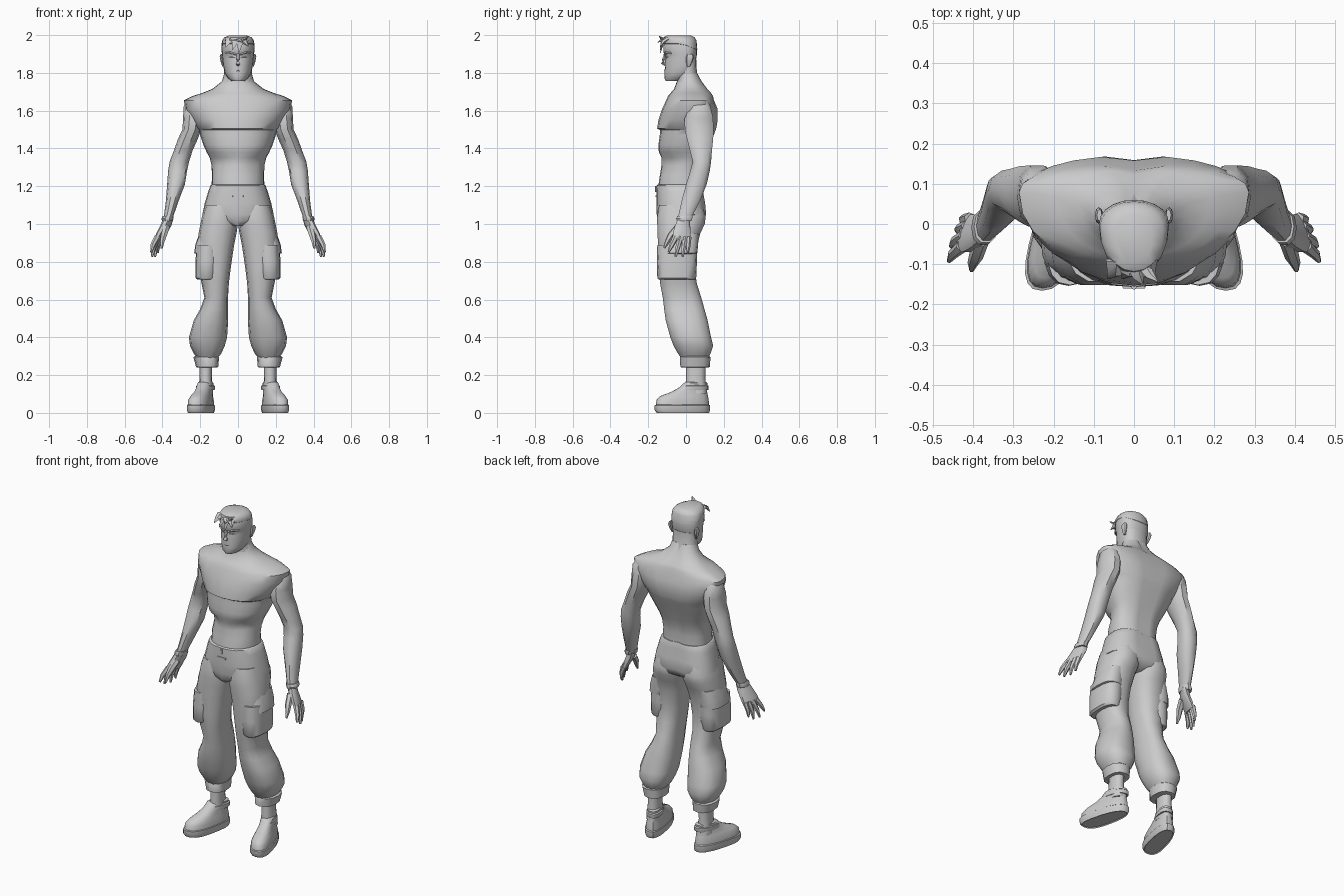
import bpy, bmesh, math
from mathutils import Vector

grey = bpy.data.materials.new("matte grey")
grey.diffuse_color = (0.6, 0.6, 0.6, 1)


def finish(name, bm, mirror=False, angle=40):
    bmesh.ops.recalc_face_normals(bm, faces=bm.faces)
    me = bpy.data.meshes.new(name)
    bm.to_mesh(me)
    bm.free()
    me.materials.append(grey)
    me.shade_smooth()
    me.set_sharp_from_angle(angle=math.radians(angle))
    ob = bpy.data.objects.new(name, me)
    bpy.context.collection.objects.link(ob)
    if mirror:
        ob.modifiers.new("mirror", 'MIRROR')
    return ob


def skin(bm, loops):
    """Join rings of points with quads and cap both ends."""
    vs = [[bm.verts.new(p) for p in ring] for ring in loops]
    n = len(vs[0])
    for a, b in zip(vs, vs[1:]):
        for i in range(n):
            bm.faces.new((a[i], a[(i + 1) % n], b[(i + 1) % n], b[i]))
    bm.faces.new(vs[0])
    bm.faces.new(vs[-1][::-1])


def loft(name, rings, n=16, power=2.3, mirror=False, warp=None, angle=40):
    """Rings: x0, x1, y0, y1, z and optionally the y of the widest point."""
    loops = []
    for x0, x1, y0, y1, z, *mid in rings:
        cy = mid[0] if mid else (y0 + y1) / 2
        ring = []
        for i in range(n):
            t = 2 * math.pi * i / n
            c, s = math.cos(t), math.sin(t)
            c = math.copysign(abs(c) ** (2 / power), c)
            s = math.copysign(abs(s) ** (2 / power), s)
            p = Vector(((x0 + x1) / 2 + c * (x1 - x0) / 2,
                        cy + s * ((y1 - cy) if s > 0 else (cy - y0)), z))
            ring.append(warp(p) if warp else p)
        loops.append(ring)
    bm = bmesh.new()
    skin(bm, loops)
    return finish(name, bm, mirror, angle)


def centred(rings):
    return [(-r[0], r[0], *r[1:]) for r in rings]


def tube(name, points, radii, n=6, flat=1.0, mirror=False):
    """Tapered tube through a few points."""
    pts = [Vector(p) for p in points]
    loops = []
    for i, p in enumerate(pts):
        d = pts[min(i + 1, len(pts) - 1)] - pts[max(i - 1, 0)]
        q = d.to_track_quat('Z', 'Y')
        loops.append([p + q @ Vector((math.cos(2 * math.pi * k / n) * radii[i],
                                      math.sin(2 * math.pi * k / n) * radii[i] * flat, 0))
                      for k in range(n)])
    bm = bmesh.new()
    skin(bm, loops)
    return finish(name, bm, mirror)


def back_groove(p):
    if abs(p.x) < 0.02 and p.y > 0.04:
        p.y -= 0.012
    return p


# Ribs stand out at the sides of the belly, with a spine groove behind
def torso_shape(p):
    if 1.3 < p.z < 1.36 and p.y < 0 and abs(p.x) > 0.05:
        p.y += 0.015
    return back_groove(p)


# Torso: waist, ribs, overhanging chest, broad shoulders and neck slope
loft("torso", centred([
    (.14, -.148, .085, 1.19, 0), (.138, -.138, .083, 1.26, 0), (.14, -.13, .09, 1.31, .01),
    (.15, -.13, .105, 1.352, .02), (.166, -.144, .115, 1.38, .02), (.184, -.146, .13, 1.42, .03),
    (.2, -.139, .15, 1.47, .05), (.207, -.137, .16, 1.497, .06), (.217, -.153, .163, 1.506, .06),
    (.245, -.146, .171, 1.55, .07), (.28, -.126, .17, 1.61, .075), (.286, -.105, .15, 1.655, .08),
    (.24, -.095, .145, 1.678, .075), (.19, -.082, .135, 1.693, .065), (.135, -.063, .115, 1.715, .05),
    (.085, -.048, .085, 1.755, .02), (.072, -.045, .06, 1.80, .01)]), n=24, power=2.2, warp=torso_shape)

# Neck and head
loft("neck", centred([(.083, -.05, .08, 1.74), (.074, -.045, .058, 1.79), (.074, -.045, .055, 1.87)]))
loft("head", centred([
    (.034, -.108, -.04, 1.757, -.05), (.053, -.114, -.01, 1.772, -.04), (.071, -.113, .02, 1.80, -.01),
    (.079, -.112, .045, 1.84, .0), (.083, -.11, .054, 1.875, .0), (.085, -.108, .057, 1.892, .0),
    (.086, -.12, .058, 1.908, .0), (.087, -.12, .058, 1.94, .0), (.082, -.112, .052, 1.965, -.01),
    (.06, -.09, .03, 1.98, -.02)]), n=20, power=2.15)


# Close hair cap, slightly lower at the nape than at the brow
def hair_slope(p):
    if p.z < 1.96:
        p.z -= max(0, p.y + .02) * .4
    return p


loft("hair", centred([
    (.084, -.117, .057, 1.952, .0), (.087, -.121, .06, 1.955, .0), (.085, -.123, .056, 1.97, -.01),
    (.073, -.118, .046, 1.988, -.02), (.045, -.1, .025, 1.999, -.03)]),
    n=20, power=2.1, warp=hair_slope)
for x, tip, z in ((-.05, -.066, 1.935), (-.015, -.03, 1.922), (.01, .004, 1.905), (.035, .055, 1.94)):
    tube("fringe_tuft", [(x, -.09, 1.98), (x, -.122, 1.966), (tip, -.136, z)], [.024, .02, .002], 5, .5)
tube("raised_tuft", [(.02, -.1, 1.975), (.04, -.128, 1.982), (.058, -.142, 1.995)], [.018, .012, .002], 5, .6)
tube("front_tuft", [(.0, -.1, 1.975), (.01, -.13, 1.972), (.022, -.15, 1.962)], [.024, .016, .002], 5, .5)

# Face and ears
tube("nose", [(0, -.108, 1.9), (0, -.12, 1.87), (0, -.122, 1.852), (0, -.108, 1.843)], [.008, .009, .012, .009], 6)
tube("lips", [(-.026, -.103, 1.809), (0, -.11, 1.812), (.026, -.103, 1.809)], [.003, .006, .003], 6)
tube("brow", [(.012, -.114, 1.897), (.04, -.106, 1.907), (.066, -.078, 1.905)], [.006, .008, .005], 6, mirror=True)
tube("eye", [(.017, -.106, 1.88), (.033, -.1, 1.882), (.05, -.087, 1.882)], [.002, .005, .002], 6, mirror=True)
loft("ear", [(.074, .084, .005, .022, 1.835), (.076, .092, .0, .035, 1.86), (.078, .097, .0, .042, 1.885),
             (.08, .092, .008, .036, 1.9)], n=8, mirror=True)

# Arms: deltoid, upper arm, elbow, forearm, wrist
loft("arm", [
    (.2, .262, .045, .112, 1.655), (.19, .287, .018, .132, 1.625), (.185, .291, -.01, .147, 1.56),
    (.195, .294, -.01, .149, 1.50), (.213, .318, .002, .147, 1.45), (.24, .339, .018, .14, 1.39),
    (.259, .362, .033, .135, 1.33), (.27, .37, .02, .128, 1.28), (.281, .375, -.002, .112, 1.21),
    (.315, .382, -.026, .076, 1.12), (.346, .394, -.045, .028, 1.03)],
    n=10, mirror=True)
loft("wrist_band", [(.346, .402, -.05, .03, 1.015), (.344, .405, -.054, .035, 1.028),
                    (.34, .398, -.048, .035, 1.042)], n=10, mirror=True)


# Hands, turned with the knuckles forwards and outwards
def turn_hand(p):
    p.x -= (p.y + .025) * .3
    return p


loft("palm", [(.348, .396, -.043, .022, 1.03), (.36, .41, -.06, .024, .99), (.383, .427, -.072, .026, .95),
              (.405, .437, -.07, .026, .915)], n=10, power=2.6, mirror=True, warp=turn_hand)
for name, base, tip in (("index_finger", (.428, -.056, .93), (.46, -.092, .852)),
                        ("middle_finger", (.422, -.03, .93), (.455, -.055, .828)),
                        ("ring_finger", (.415, -.006, .93), (.44, -.018, .827)),
                        ("little_finger", (.408, .013, .93), (.426, .01, .846))):
    mid = Vector(base).lerp(Vector(tip), .55) + Vector((.006, 0, 0))
    tube(name, [base, mid, tip], [.016, .013, .006], 6, mirror=True)
tube("thumb", [(.38, -.04, .985), (.393, -.08, .94), (.402, -.1, .905), (.404, -.115, .872)],
     [.02, .018, .013, .006], 6, mirror=True)

# Trousers: seat, waistband, front tab
loft("trouser_seat", centred([
    (.14, -.15, .088, 1.208, 0), (.146, -.156, .09, 1.204, 0), (.158, -.157, .093, 1.17, 0),
    (.176, -.157, .104, 1.11, 0), (.189, -.155, .11, 1.05, 0), (.13, -.149, .095, 1.015, 0),
    (.03, -.135, .06, .99, -.03)]), n=24, power=2.5, warp=back_groove)
loft("front_tab", centred([(.03, -.161, -.15, 1.142), (.03, -.161, -.15, 1.15)]), n=8, power=6)
loft("waist_button", centred([(.006, -.163, -.15, 1.17), (.006, -.163, -.15, 1.2)]), n=8, power=4)

# Baggy trouser legs
loft("trouser_leg", [
    (.01, .172, -.145, .09, 1.10), (.0, .191, -.155, .107, 1.04), (.0, .199, -.155, .102, 1.0),
    (.008, .209, -.153, .078, .95), (.022, .215, -.15, .06, .88), (.038, .208, -.146, .05, .77),
    (.048, .194, -.14, .058, .69), (.053, .178, -.125, .083, .61), (.052, .2, -.118, .1, .55),
    (.052, .234, -.11, .117, .49), (.058, .26, -.085, .135, .40), (.07, .254, -.068, .146, .355),
    (.088, .234, -.045, .132, .315), (.108, .218, -.028, .12, .29)], n=14, power=2.4, mirror=True)
loft("trouser_cuff", [
    (.13, .205, -.01, .105, .24), (.105, .222, -.03, .126, .242), (.1, .236, -.032, .13, .295),
    (.115, .21, -.02, .115, .31)], n=12, power=2.4, mirror=True)

# Cargo pockets wrapped round the outer thigh, with overhanging flaps
loft("cargo_pocket", [(.12, .214, -.144, .048, .705), (.11, .225, -.152, .054, .715),
                      (.1, .226, -.154, .058, .8), (.1, .218, -.152, .06, .89)],
     n=16, power=2.6, mirror=True)
loft("pocket_flap", [(.1, .222, -.12, .052, .842), (.1, .232, -.128, .06, .846),
                     (.1, .226, -.125, .064, .89), (.1, .205, -.12, .068, .95)],
     n=16, power=2.6, mirror=True)


# Boots, widest at the ball of the foot and turned outwards
def turn_out(p):
    p.x -= (p.y - .05) * .24
    return p


loft("ankle", [(.132, .212, -.005, .11, .1), (.138, .203, .0, .102, .19), (.138, .203, .002, .104, .27)],
     n=12, mirror=True)
loft("boot_sole", [(.127, .228, -.15, .118, .005, -.05), (.122, .233, -.155, .122, 0, -.05),
                   (.117, .238, -.166, .128, .015, -.05), (.117, .238, -.166, .128, .04, -.05),
                   (.124, .231, -.155, .12, .045, -.05)],
     n=20, power=2.5, mirror=True, warp=turn_out)
loft("boot", [(.12, .234, -.16, .122, .04, -.05), (.122, .232, -.156, .12, .07, -.05),
              (.128, .223, -.135, .116, .09, -.03), (.132, .215, -.08, .112, .11, .0),
              (.134, .211, -.035, .112, .135), (.134, .21, -.012, .114, .158),
              (.14, .204, .0, .106, .163)], n=20, power=2.4, mirror=True, warp=turn_out)
loft("boot_strap", [(.128, .216, -.035, .118, .12), (.127, .217, -.033, .12, .124),
                    (.128, .216, -.02, .12, .143), (.134, .21, -.01, .114, .147)],
     n=16, power=2.5, mirror=True, warp=turn_out)
